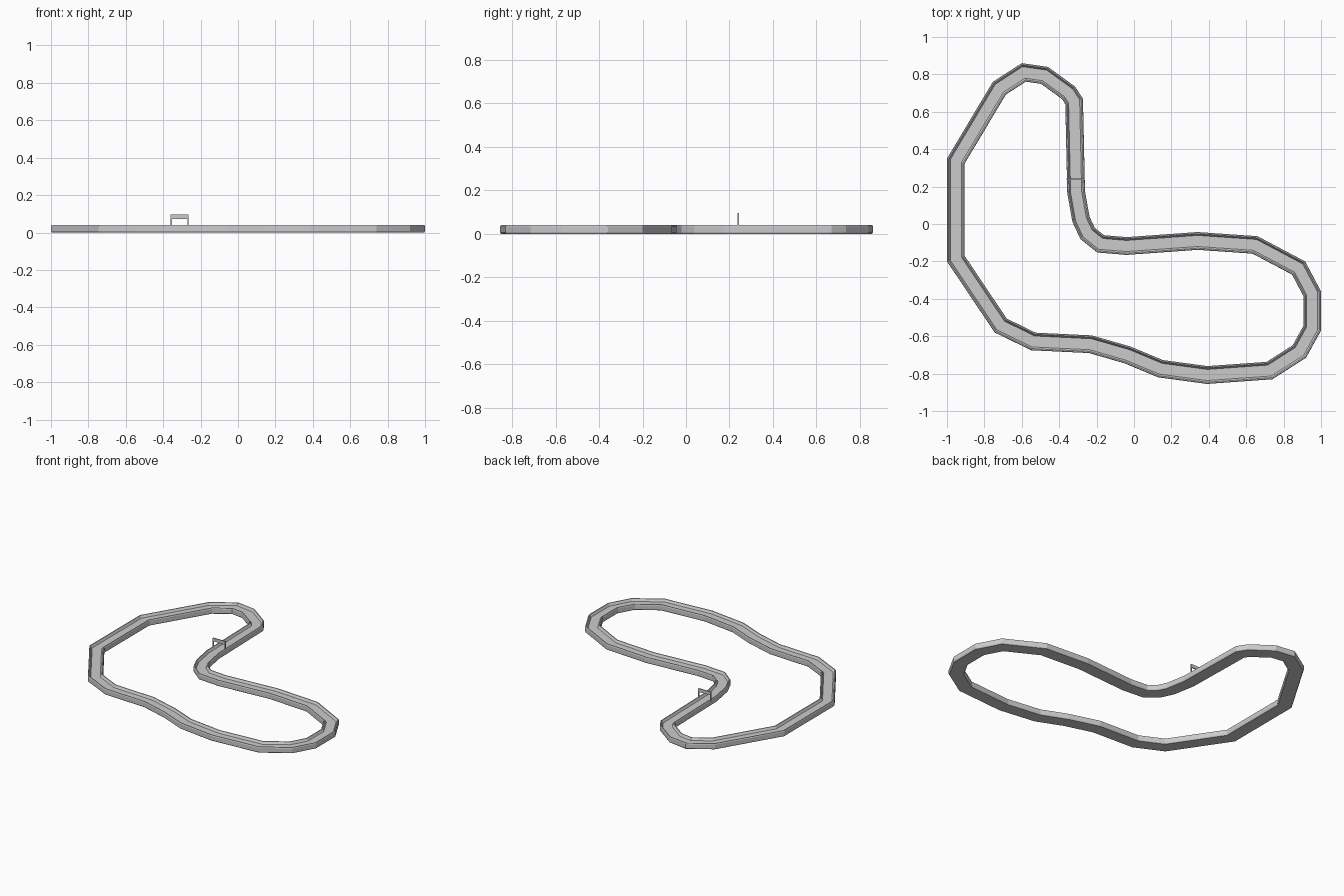
import bpy, bmesh
from mathutils import Vector

if "Cube" in bpy.data.objects:
    bpy.data.objects.remove(bpy.data.objects["Cube"])

# Outer edge of the circuit, clockwise from the left side
OUTER = [(-1, .35), (-.755, .76), (-.60, .86), (-.46, .84), (-.315, .735), (-.273, .67),
         (-.262, .175), (-.238, .04), (-.21, -.02), (-.16, -.06), (-.04, -.07), (.34, -.043),
         (.66, -.065), (.915, -.20), (1, -.36), (1, -.57), (.92, -.715), (.74, -.83),
         (.39, -.855), (.13, -.82), (-.05, -.745), (-.24, -.69), (-.55, -.675),
         (-.745, -.58), (-1, -.20)]
WIDTH = .095

# Cross-section: (distance inward from outer edge, height), with a raised kerb each side
HALF = [(.004, 0), (0, .007), (0, .034), (.003, .040), (.009, .040), (.018, .024)]
PROFILE = HALF + [(WIDTH - d, z) for d, z in reversed(HALF)]


def inward_mitres(points):
    """Inward mitre vector for every corner of a clockwise closed path."""
    pts = [Vector(p) for p in points]
    result = []
    for i, p in enumerate(pts):
        a = (p - pts[i - 1]).normalized()
        b = (pts[(i + 1) % len(pts)] - p).normalized()
        na, nb = Vector((a.y, -a.x)), Vector((b.y, -b.x))
        result.append((na + nb) / (1 + na.dot(nb)))
    return pts, result


def finish(bm, name):
    bmesh.ops.recalc_face_normals(bm, faces=bm.faces)
    mesh = bpy.data.meshes.new(name)
    bm.to_mesh(mesh)
    bm.free()
    obj = bpy.data.objects.new(name, mesh)
    bpy.context.collection.objects.link(obj)
    return obj


def box(name, centre, size):
    bm = bmesh.new()
    bmesh.ops.create_cube(bm, size=1)
    bmesh.ops.scale(bm, vec=size, verts=bm.verts)
    bmesh.ops.translate(bm, vec=centre, verts=bm.verts)
    return finish(bm, name)


# Track: sweep the cross-section around the circuit
bm = bmesh.new()
pts, mitres = inward_mitres(OUTER)
rings = [[bm.verts.new((*(p + m * d), z)) for d, z in PROFILE] for p, m in zip(pts, mitres)]
for i, ring in enumerate(rings):
    prev = rings[i - 1]
    for j in range(len(ring)):
        bm.faces.new((prev[j - 1], prev[j], ring[j], ring[j - 1]))
finish(bm, "race_track")

# Start gate: two thin posts and a banner across the road
GATE_X, GATE_Y, SPAN = -.312, .24, .096
for side, label in ((-1, "left"), (1, "right")):
    box("gate_post_" + label, (GATE_X + side * (SPAN / 2 - .003), GATE_Y, .062), (.006, .006, .066))
box("gate_banner", (GATE_X, GATE_Y, .084), (SPAN, .007, .023))
